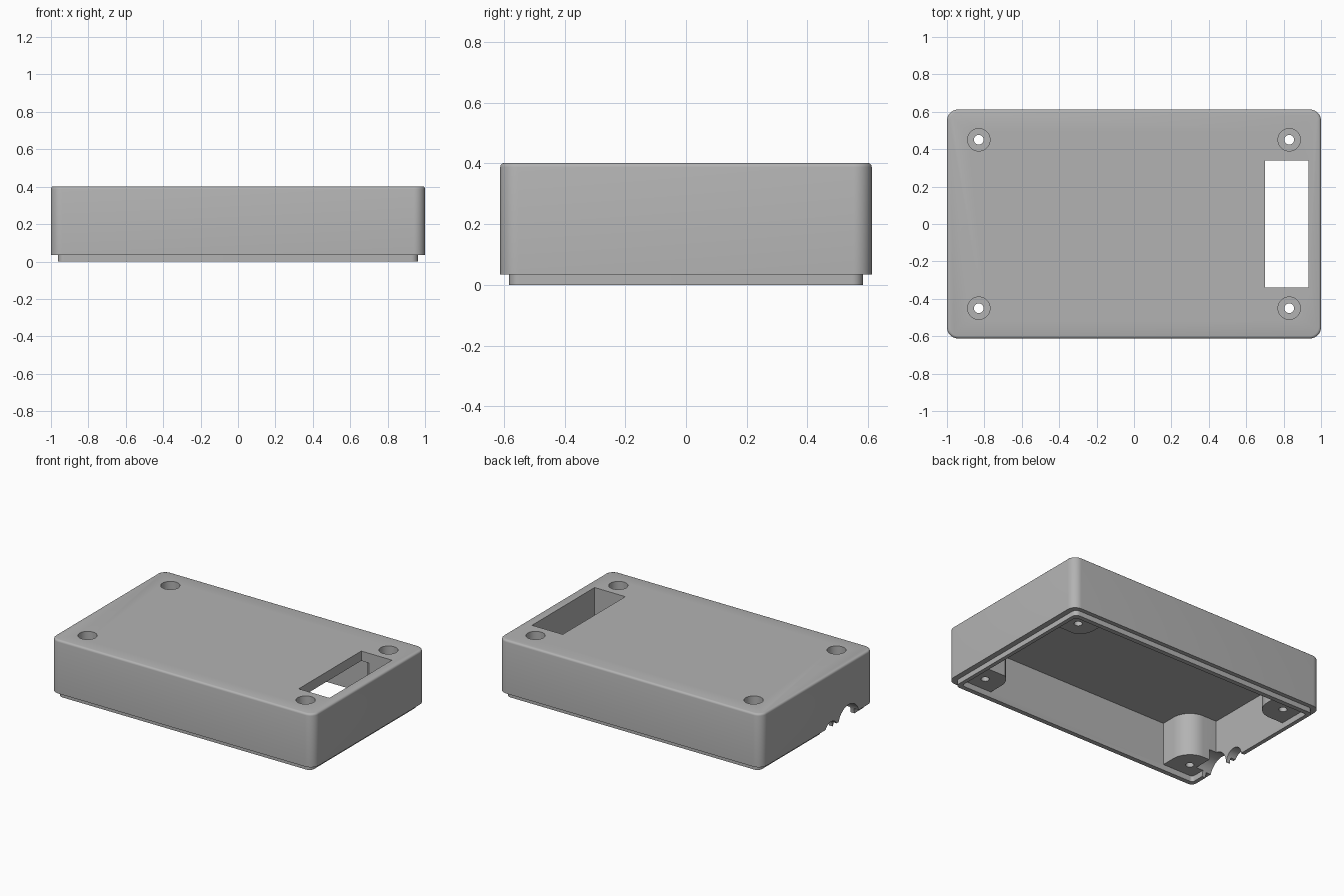
import bpy
import bmesh
import math
from mathutils import Vector

cube = bpy.data.objects.get("Cube")
if cube:
    bpy.data.objects.remove(cube, do_unlink=True)

grey = bpy.data.materials.new("plain_grey")
grey.use_nodes = True
COLOUR = (0.45, 0.45, 0.45, 1)
grey.diffuse_color = COLOUR
grey.node_tree.nodes["Principled BSDF"].inputs["Base Color"].default_value = COLOUR


def arc(cx, cy, r, start, end, steps):
    return [(cx + r * math.cos(math.radians(start + (end - start) * i / steps)),
             cy + r * math.sin(math.radians(start + (end - start) * i / steps)))
            for i in range(steps + 1)]


def rounded_rect(hx, hy, r, steps=10):
    pts = []
    for sx, sy, a in ((1, 1, 0), (-1, 1, 90), (-1, -1, 180), (1, -1, 270)):
        pts += arc(sx * (hx - r), sy * (hy - r), r, a, a + 90, steps)
    return pts


def circle(cx, cy, r, steps=40):
    return arc(cx, cy, r, 0, 360, steps)[:-1]


def prism(name, pts, z0, z1, bevel=0):
    """Closed upright prism, with an optional rounded top edge."""
    bm = bmesh.new()
    base = bm.faces.new([bm.verts.new((x, y, z0)) for x, y in pts])
    made = bmesh.ops.extrude_face_region(bm, geom=[base])["geom"]
    for v in made:
        if isinstance(v, bmesh.types.BMVert):
            v.co.z = z1
    bmesh.ops.recalc_face_normals(bm, faces=bm.faces)
    if bevel:
        rim = [e for e in bm.edges if all(v.co.z == e.verts[0].co.z for v in e.verts)
               and e.verts[0].co.z > (z0 + z1) / 2]
        bmesh.ops.bevel(bm, geom=rim, offset=bevel, segments=3, profile=0.5,
                        affect='EDGES')
    mesh = bpy.data.meshes.new(name)
    bm.to_mesh(mesh)
    bm.free()
    mesh.materials.append(grey)
    ob = bpy.data.objects.new(name, mesh)
    bpy.context.collection.objects.link(ob)
    return ob


def combine(target, tool, operation):
    tool.hide_render = True
    mod = target.modifiers.new("combine", 'BOOLEAN')
    mod.operation = operation
    mod.solver = 'EXACT'
    mod.object = tool
    bpy.context.view_layer.objects.active = target
    bpy.ops.object.modifier_apply(modifier=mod.name)
    bpy.data.objects.remove(tool, do_unlink=True)


# Outer shell with the narrower locating lip below it
case = prism("case_cover", rounded_rect(1, 0.612, 0.06), 0.035, 0.402, bevel=0.014)
lip = prism("lip", rounded_rect(0.9625, 0.5825, 0.035), 0, 0.1)
combine(case, lip, 'UNION')

# Hollow inside, open at the bottom
combine(case, prism("cavity", rounded_rect(0.935, 0.55, 0.02), -0.1, 0.335), 'DIFFERENCE')

# Screw posts: rounded toward the middle, filled into the corners
PX, PY, PR = 0.83, 0.45, 0.13
profile = arc(PX, PY, PR, 180, 270, 14) + [(0.95, PY - PR), (0.95, 0.565), (PX - PR, 0.565)]
corners = [(sx, sy) for sx in (-1, 1) for sy in (-1, 1)]
for sx, sy in corners:
    post = prism("screw_post", [(sx * x, sy * y) for x, y in profile], 0.04, 0.36)
    combine(case, post, 'UNION')

# Screw holes with wide recesses from the top
for sx, sy in corners:
    combine(case, prism("recess", circle(sx * PX, sy * PY, 0.06), 0.16, 0.5), 'DIFFERENCE')
    combine(case, prism("hole", circle(sx * PX, sy * PY, 0.026, 24), -0.1, 0.3), 'DIFFERENCE')

# Window through the top
window = [(0.7, -0.34), (0.934, -0.34), (0.934, 0.34), (0.7, 0.34)]
combine(case, prism("window", window, 0.02, 0.5), 'DIFFERENCE')

# Cable notches in the lower edge of one end wall
for y, r in ((-0.34, 0.115), (-0.15, 0.07)):
    notch = prism("notch", circle(0, 0, r), -0.1, 0.1)
    notch.rotation_euler = (0, math.pi / 2, 0)
    notch.location = Vector((-0.98, y, 0))
    bpy.context.view_layer.update()
    combine(case, notch, 'DIFFERENCE')

# Smooth rounded corners, crisp edges
bpy.ops.object.select_all(action='DESELECT')
case.select_set(True)
bpy.context.view_layer.objects.active = case
bpy.ops.object.shade_smooth_by_angle(angle=math.radians(32))
